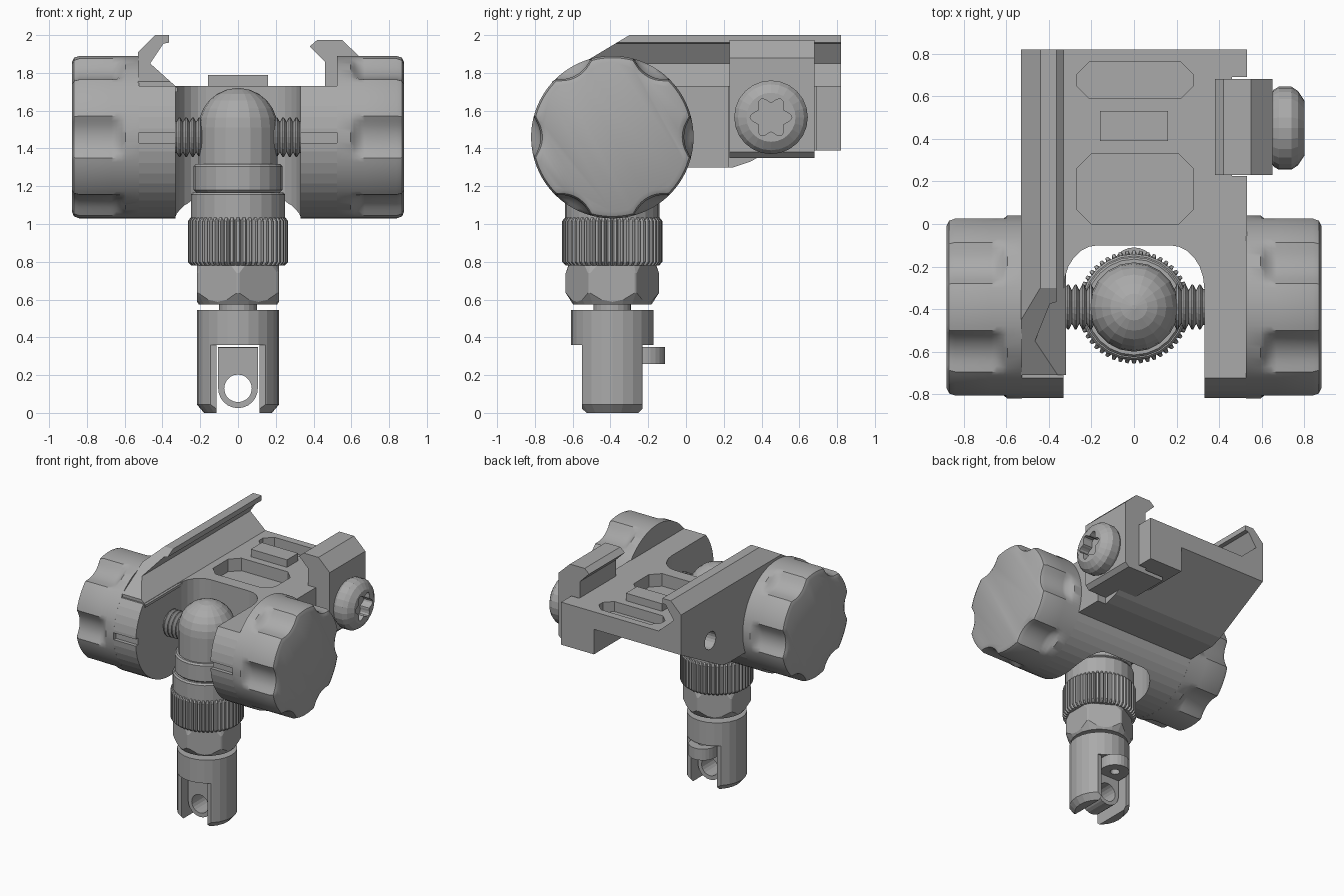
import bpy, bmesh
from math import sin, cos, pi, sqrt, radians
from mathutils import Vector

if "Cube" in bpy.data.objects:
    bpy.data.objects.remove(bpy.data.objects["Cube"])

metal = bpy.data.materials.new("plain grey metal")
metal.use_nodes = True
GREY = (0.4, 0.4, 0.4, 1)
metal.diffuse_color = GREY
metal.node_tree.nodes["Principled BSDF"].inputs["Base Color"].default_value = GREY

PIVOT = (-0.39, 1.46)   # y, z of the knob axis
R = 0.43
SCREW = (0.45, 1.565)   # y, z of the clamp screw


def place(axis, a, b, h):
    return {"x": Vector((h, a, b)), "y": Vector((a, h, b)), "z": Vector((a, b, h))}[axis]


def loft(name, rings, smooth=False):
    """Skin a list of equal length rings and close both ends."""
    bm = bmesh.new()
    loops = [[bm.verts.new(p) for p in ring] for ring in rings]
    n = len(loops[0])
    for lo, hi in zip(loops, loops[1:]):
        for i in range(n):
            j = (i + 1) % n
            bm.faces.new((lo[i], lo[j], hi[j], hi[i]))
    bm.faces.new(loops[0][::-1])
    bm.faces.new(loops[-1])
    bmesh.ops.recalc_face_normals(bm, faces=bm.faces)
    mesh = bpy.data.meshes.new(name)
    bm.to_mesh(mesh)
    bm.free()
    mesh.materials.append(metal)
    obj = bpy.data.objects.new(name, mesh)
    bpy.context.collection.objects.link(obj)
    if smooth:
        select(obj)
        bpy.ops.object.shade_smooth_by_angle(angle=radians(35))
    return obj


def select(obj):
    bpy.ops.object.select_all(action="DESELECT")
    obj.select_set(True)
    bpy.context.view_layer.objects.active = obj


def prism(name, pts, axis, h0, h1):
    return loft(name, [[place(axis, a, b, h) for a, b in pts] for h in (h0, h1)])


def box(name, x0, x1, y0, y1, z0, z1):
    return prism(name, [(x0, y0), (x1, y0), (x1, y1), (x0, y1)], "z", z0, z1)


def circle(c, r, n, start=0.0):
    return [(c[0] + r * cos(start + 2 * pi * i / n), c[1] + r * sin(start + 2 * pi * i / n))
            for i in range(n)]


def turned(name, profile, axis, c, n, start=0.0, smooth=False):
    """Lathe a list of (radius, height) pairs about an axis."""
    return loft(name, [[place(axis, a, b, h) for a, b in circle(c, r, n, start)]
                       for r, h in profile], smooth)


def boolean(obj, tools, operation="DIFFERENCE"):
    for tool in tools:
        mod = obj.modifiers.new("cut", "BOOLEAN")
        mod.operation, mod.object, mod.solver = operation, tool, "EXACT"
        select(obj)
        bpy.ops.object.modifier_apply(modifier=mod.name)


def discard(tools):
    for tool in tools:
        bpy.data.objects.remove(tool)


def octagon(x0, x1, y0, y1, c):
    return [(x0 + c, y0), (x1 - c, y0), (x1, y0 + c), (x1, y1 - c),
            (x1 - c, y1), (x0 + c, y1), (x0, y1 - c), (x0, y0 + c)]


# Main bracket: round front running back into a plate with a sloping underside
arc = [(PIVOT[0] + R * cos(t), PIVOT[1] + R * sin(t))
       for t in [radians(141 + (338 - 141) * i / 24) for i in range(25)]]
side = arc + [(0.25, 1.30), (0.34, 1.33), (0.82, 1.59), (0.82, 1.73)]
bracket = prism("bracket", side, "x", -0.53, 0.53)
corner = box("bracket_corner", 0.24, 0.53, 0.25, 0.82, 1.39, 1.73)
boolean(bracket, [corner], "UNION")
discard([corner])

half_arch = [(0.33 - 0.16 * (1 - cos(t)), -0.30 + 0.20 * sin(t))
             for t in [pi / 2 * i / 6 for i in range(7)]]
arch = [(0.33, -1)] + half_arch + [(-x, y) for x, y in half_arch[::-1]] + [(-0.33, -1)]
tools = [prism("arch_cutter", arch, "z", 0.8, 2.3),
         prism("pocket_cutter", octagon(-0.27, 0.28, 0.0, 0.33, 0.07), "z", 1.63, 1.9),
         prism("pocket_cutter", octagon(-0.27, 0.28, 0.59, 0.76, 0.06), "z", 1.65, 1.9),
         box("clamp_cutter", 0.46, 0.7, 0.225, 0.69, 1.0, 1.9),
         turned("hole_cutter", [(0.07, -0.7), (0.07, -0.2)], "x", SCREW, 20)]
for s in (-1, 1):
    tools.append(box("slit_cutter", min(s * 0.32, s * 0.53), max(s * 0.32, s * 0.53),
                     -0.9, -0.79, 1.43, 1.485))
boolean(bracket, tools)
discard(tools)
box("recoil_lug", -0.16, 0.16, 0.39, 0.53, 1.72, 1.79)

# Fixed hooked rail with a ramped front
hook = [(-0.53, 1.70), (-0.53, 1.91), (-0.44, 2.0), (-0.365, 2.0), (-0.365, 1.96),
        (-0.395, 1.955), (-0.465, 1.85), (-0.32, 1.72), (-0.32, 1.70)]
rail = prism("fixed_rail", hook, "y", -0.71, 0.82)
ramp = prism("ramp_cutter", [(-1, 1.58), (-0.3, 2.0), (-0.3, 2.2), (-1, 2.2)], "x", -1, 0)
boolean(rail, [ramp])
discard([ramp])

# Moving clamp jaw and its star socket screw
jaw = [(0.46, 1.38), (0.46, 1.86), (0.38, 1.94), (0.42, 1.975), (0.55, 1.975),
       (0.65, 1.88), (0.65, 1.38), (0.62, 1.35), (0.30, 1.35), (0.30, 1.38)]
prism("clamp_jaw", jaw, "y", 0.23, 0.68)
screw = turned("clamp_screw", [(0.15, 0.64), (0.18, 0.655), (0.195, 0.68), (0.195, 0.74),
                               (0.175, 0.77), (0.13, 0.80)], "x", SCREW, 24)
star = [(SCREW[0] + r * cos(t), SCREW[1] + r * sin(t))
        for t, r in [(2 * pi * i / 48, 0.093 + 0.017 * cos(6 * 2 * pi * i / 48)) for i in range(48)]]
socket = prism("socket_cutter", star, "x", 0.72, 0.9)
boolean(screw, [socket])
discard([socket])


# Side knobs with six scooped flutes
def flute_radius(t, far=0.555, r=0.175):
    t = (t + pi / 6) % (pi / 3) - pi / 6
    inside = r * r - (far * sin(t)) ** 2
    return min(R, far * cos(t) - sqrt(inside)) if inside > 0 else R


def knob_ring(x, shrink, depth):
    ring = []
    for i in range(120):
        t = 2 * pi * i / 120
        r = R + (flute_radius(t) - R) * depth - shrink
        ring.append(Vector((x, PIVOT[0] + r * cos(t), PIVOT[1] + r * sin(t))))
    return ring


for s, label in ((1, "left"), (-1, "right")):
    layers = [(0.525, 0, 0), (0.595, 0, 0), (0.615, 0, 0.35), (0.645, 0, 0.9), (0.67, 0, 1),
              (0.84, 0, 1), (0.868, 0.01, 1), (0.88, 0.035, 1)]
    loft(label + "_knob", [knob_ring(s * x, k, d) for x, k, d in layers], True)
    # Threaded pivot pin
    thread = [(0.085, s * 0.36), (0.085, s * 0.26)]
    for i in range(4):
        x = 0.325 - 0.035 * i
        if i == 0:
            thread = [(0.085, s * 0.36), (0.085, s * 0.325)]
        thread += [(0.105, s * (x - 0.012)), (0.105, s * (x - 0.02)), (0.08, s * (x - 0.033))]
    thread.append((0.08, s * 0.15))
    turned(label + "_pivot_pin", thread, "x", PIVOT, 20)

# Swivel post: dome, collars, knurled ring, hex nut and neck
AXIS = (0, PIVOT[0])
dome = [(0.21, 1.30), (0.21, 1.51)]
dome += [(0.21 * cos(t), 1.51 + 0.21 * sin(t)) for t in [pi / 2 * i / 6.2 for i in range(1, 7)]]
turned("post_dome", dome, "z", AXIS, 20)
turned("upper_collar", [(0.22, 1.165), (0.235, 1.18), (0.235, 1.305), (0.225, 1.318)], "z", AXIS, 24)
turned("lower_collar", [(0.25, 1.02), (0.25, 1.155), (0.24, 1.168)], "z", AXIS, 24)
teeth = []
for i in range(50):
    t = 2 * pi * i / 50
    for d, r in ((0, 0.243), (0.3, 0.266), (0.7, 0.266)):
        a = t + d * 2 * pi / 50
        teeth.append((r * cos(a), r * sin(a)))
loft("knurled_ring", [[Vector((x * k, AXIS[1] + y * k, z)) for x, y in teeth]
                      for k, z in ((0.93, 0.78), (1, 0.80), (1, 1.015), (0.94, 1.035))])
nut = prism("hex_nut", circle(AXIS, 0.25, 6, pi / 2), "z", 0.575, 0.785)
cone = turned("nut_chamfer", [(0.205, 0.57), (0.247, 0.635), (0.247, 0.74), (0.23, 0.79)], "z", AXIS, 24)
boolean(nut, [cone], "INTERSECT")
discard([cone])
turned("neck", [(0.1, 0.52), (0.1, 0.6)], "z", AXIS, 20)

# Forked foot with flats, a hanging eye and a rear tab
foot = turned("forked_foot", [(0.18, 0), (0.218, 0.045), (0.218, 0.545)], "z", AXIS, 24)
tools = [box("slot_cutter", -0.115, 0.115, -1, 0.2, -0.1, 0.36),
         box("flat_cutter", -0.5, 0.5, -1, AXIS[1] - 0.16, -0.1, 0.36),
         box("flat_cutter", -0.5, 0.5, AXIS[1] + 0.16, 0.2, -0.1, 0.36)]
boolean(foot, tools)
discard(tools)


def eyelet(name, c, r, far, axis, h0, h1, hole, sign):
    """Plate with one round end and a hole."""
    pts = [(c[0] + r * cos(pi * i / 12), c[1] + sign * r * sin(pi * i / 12)) for i in range(13)]
    obj = prism(name, pts + [(-r, far), (r, far)], axis, h0, h1)
    bore = prism("bore_cutter", circle(c, hole, 20), axis, h0 - 1, h1 + 1)
    boolean(obj, [bore])
    discard([bore])


eyelet("hanging_eye", (0, 0.13), 0.105, 0.345, "y", AXIS[1] - 0.09, AXIS[1] + 0.09, 0.073, -1)
eyelet("rear_tab", (0, -0.215), 0.105, -0.40, "z", 0.26, 0.35, 0.035, 1)
